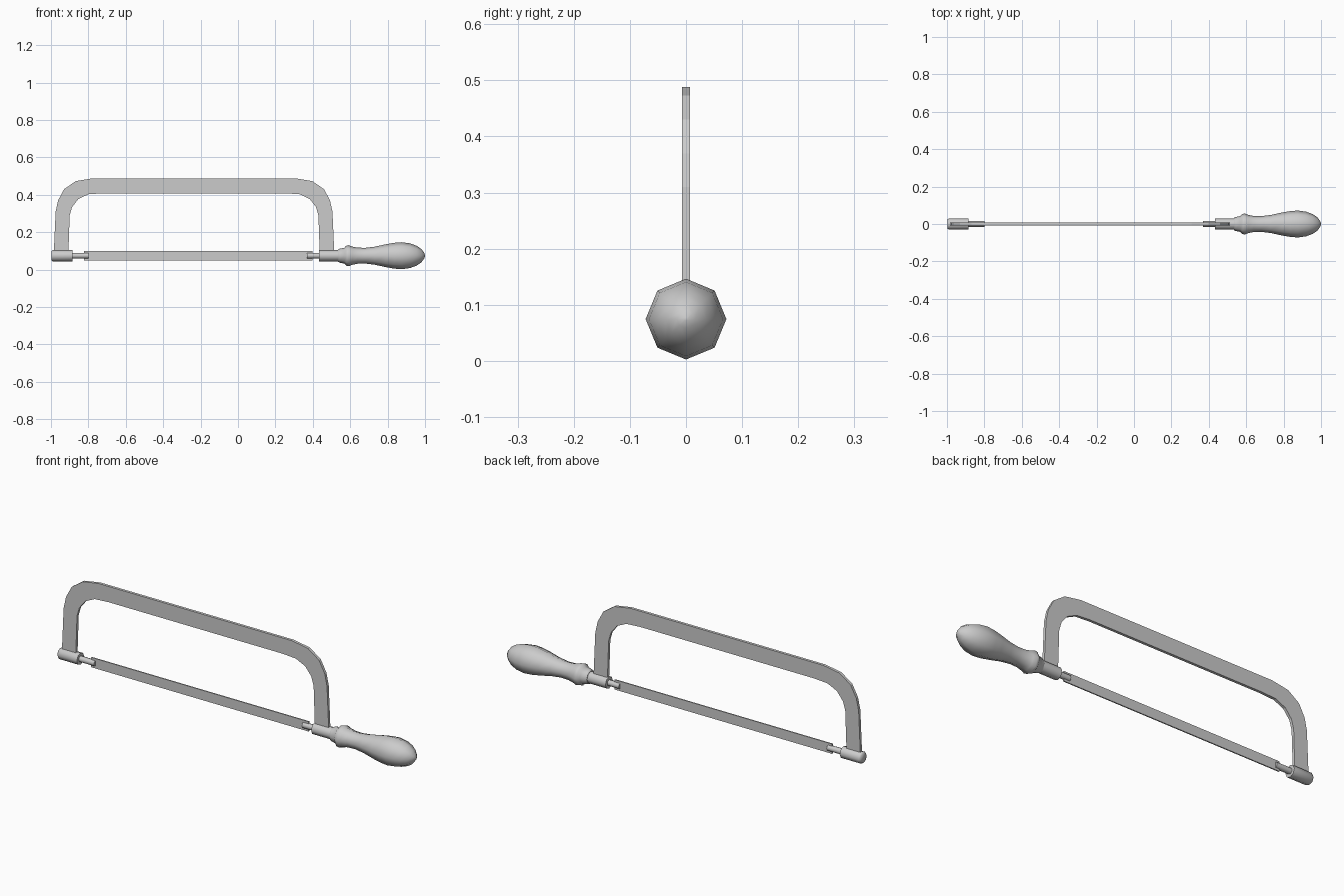
import bpy
import bmesh
from math import cos, sin, pi, radians

if "Cube" in bpy.data.objects:
    bpy.data.objects.remove(bpy.data.objects["Cube"])

AXIS_Z = 0.0745     # height of the handle and blade axis
MID_X = -0.235      # middle of the bow

steel = bpy.data.materials.new("light_grey")
steel.use_nodes = True
grey = (0.6, 0.6, 0.6, 1)
steel.diffuse_color = grey
steel.node_tree.nodes["Principled BSDF"].inputs["Base Color"].default_value = grey


def finish(name, bm, smooth=False):
    bmesh.ops.recalc_face_normals(bm, faces=bm.faces)
    mesh = bpy.data.meshes.new(name)
    bm.to_mesh(mesh)
    bm.free()
    mesh.materials.append(steel)
    obj = bpy.data.objects.new(name, mesh)
    bpy.context.collection.objects.link(obj)
    if smooth:
        bpy.ops.object.select_all(action='DESELECT')
        obj.select_set(True)
        bpy.context.view_layer.objects.active = obj
        bpy.ops.object.shade_smooth_by_angle(angle=radians(60))
    return obj


def turned(name, profile, sides=8):
    """Turn a profile of (x, radius) pairs around the long axis."""
    bm = bmesh.new()
    rings = []
    for x, r in profile:
        rings.append([bm.verts.new((x, r * sin(2 * pi * i / sides),
                                    AXIS_Z + r * cos(2 * pi * i / sides)))
                      for i in range(sides)])
    for a, b in zip(rings, rings[1:]):
        for i in range(sides):
            j = (i + 1) % sides
            bm.faces.new((a[i], a[j], b[j], b[i]))
    bm.faces.new(rings[0])
    bm.faces.new(rings[-1])
    return finish(name, bm, True)


# Bow: half outlines from the foot to the top, mirrored and given thickness
outer = [(0.75, 0.085), (0.74, 0.31), (0.727, 0.37), (0.695, 0.43),
         (0.633, 0.473), (0.543, 0.488)]
inner = [(0.672, 0.085), (0.665, 0.29), (0.652, 0.335), (0.618, 0.378),
         (0.565, 0.403), (0.49, 0.408)]


def both_sides(half):
    return half + [(-x, z) for x, z in reversed(half)]


bm = bmesh.new()
layers = [[[bm.verts.new((MID_X + x, y, z)) for x, z in both_sides(line)]
           for line in (outer, inner)] for y in (-0.007, 0.007)]
(front_out, front_in), (back_out, back_in) = layers
for a, b in ((front_out, front_in), (front_in, back_in),
             (back_in, back_out), (back_out, front_out)):
    for i in range(len(a) - 1):
        bm.faces.new((a[i], a[i + 1], b[i + 1], b[i]))
for i in (0, -1):
    bm.faces.new((front_out[i], front_in[i], back_in[i], back_out[i]))
finish("bow_frame", bm)

# Blade
bm = bmesh.new()
bmesh.ops.create_cube(bm, size=1)
for v in bm.verts:
    v.co = (-0.212 + v.co.x * 1.222, v.co.y * 0.006, AXIS_Z + v.co.z * 0.05)
finish("blade", bm)

# Sockets and blade holding pins
turned("front_socket", [(-0.998, 0.025), (-0.99, 0.03), (-0.885, 0.03)])
turned("rear_socket", [(0.432, 0.03), (0.56, 0.03)])
turned("front_pin", [(-0.89, 0.015), (-0.8, 0.015)])
turned("rear_pin", [(0.368, 0.015), (0.44, 0.015)])

# Handle with collar, neck and rounded grip
turned("handle", [(0.535, 0.033), (0.545, 0.038), (0.568, 0.042),
                  (0.578, 0.053), (0.592, 0.056), (0.61, 0.049),
                  (0.64, 0.043), (0.68, 0.042), (0.73, 0.048),
                  (0.79, 0.061), (0.835, 0.069), (0.875, 0.072),
                  (0.92, 0.066), (0.955, 0.053), (0.98, 0.036),
                  (0.995, 0.016), (1.0, 0.003)])
